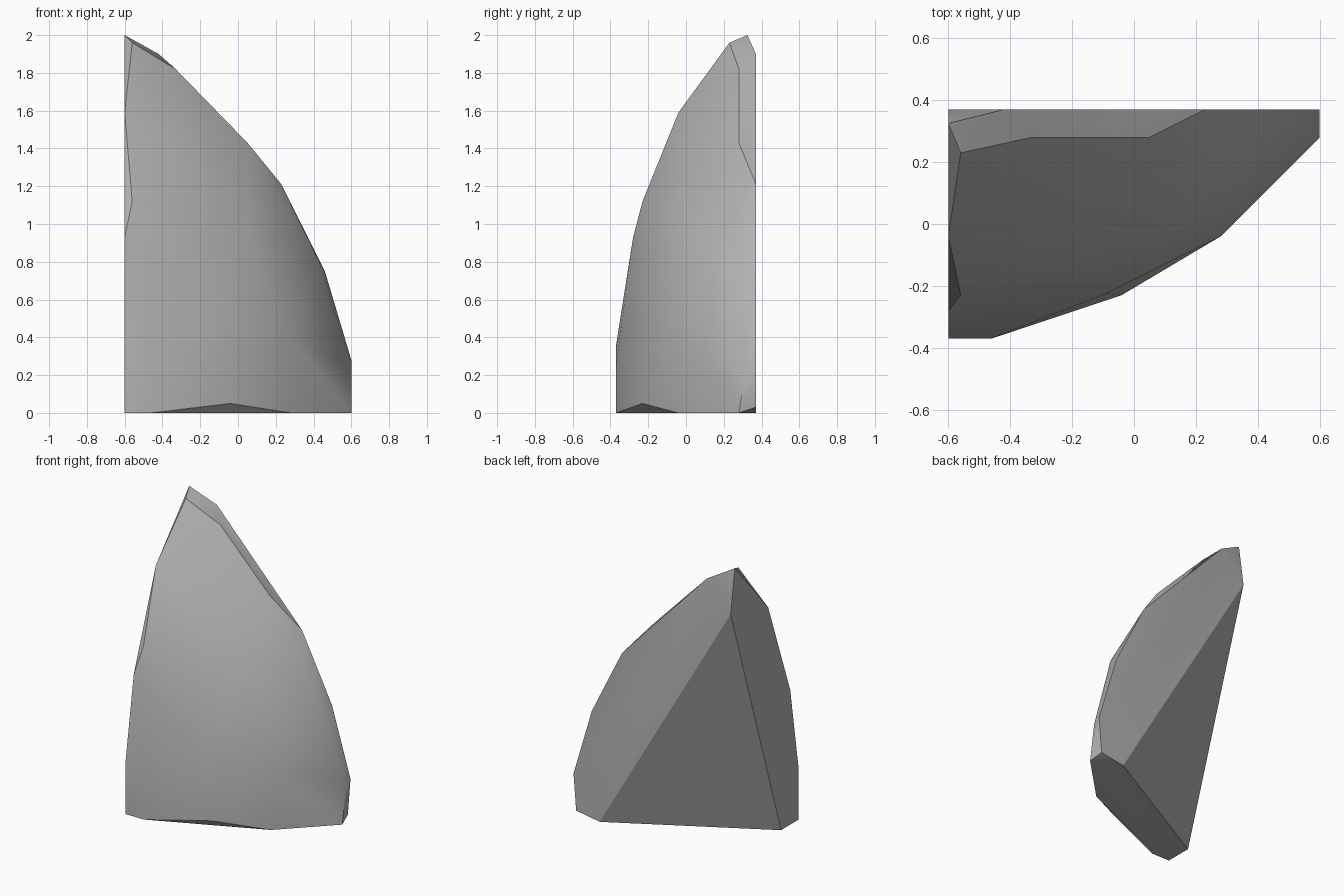
import bpy
import bmesh
from math import radians

cube = bpy.data.objects.get("Cube")
if cube:
    bpy.data.objects.remove(cube, do_unlink=True)

SIDE_X = -0.6    # flat broken side
BACK_Y = 0.37    # flat broken back


def make_material(name, color):
    material = bpy.data.materials.new(name)
    material.use_nodes = True
    material.diffuse_color = color
    material.node_tree.nodes["Principled BSDF"].inputs["Base Color"].default_value = color
    return material


# Outline of the flat side as (y, z), ending on the slanted fracture
side_outline = [(0.325, 2), (-0.04, 1.59), (-0.28, 0.93), (-0.37, 0.36),
                (-0.37, 0), (-0.18, 0), (BACK_Y, 1.7)]

# Outline of the flat back as (x, z), ending on the slanted fracture
back_outline = [(-0.42, 1.9), (0.23, 1.21), (0.46, 0.75), (0.6, 0.28),
                (0.58, 0.03), (0.4, 0)]

# Corners of the rounded outer face, from the foot to the tip
outer_corners = [
    (-0.46, -0.37, 0), (0.28, -0.04, 0), (0.6, 0.28, 0),
    (-0.04, -0.23, 0.05), (-0.46, -0.37, 0.25), (0.6, 0.32, 0.25),
    (0.28, -0.04, 0.4), (-0.09, -0.225, 0.5), (0.43, 0.28, 0.8),
    (0.05, -0.04, 1), (-0.56, -0.23, 1.12), (-0.33, -0.04, 1.4),
    (0.05, 0.28, 1.43), (-0.33, 0.28, 1.82), (-0.56, 0.23, 1.96),
]

corners = [(SIDE_X, y, z) for y, z in side_outline]
corners += [(x, BACK_Y, z) for x, z in back_outline]
corners += outer_corners

# Wrap the corners in one closed rock surface
bm = bmesh.new()
for corner in corners:
    bm.verts.new(corner)
hull = bmesh.ops.convex_hull(bm, input=bm.verts[:])
unused = {v for v in hull["geom_interior"] + hull["geom_unused"]
          if isinstance(v, bmesh.types.BMVert) and v.is_valid}
bmesh.ops.delete(bm, geom=list(unused), context="VERTS")
bmesh.ops.dissolve_limit(bm, angle_limit=radians(1), verts=bm.verts[:], edges=bm.edges[:])
bmesh.ops.recalc_face_normals(bm, faces=bm.faces[:])

mesh = bpy.data.meshes.new("rock_shard")
bm.to_mesh(mesh)
bm.free()
mesh.materials.append(make_material("stone grey", (0.45, 0.45, 0.45, 1)))

rock = bpy.data.objects.new("rock_shard", mesh)
bpy.context.collection.objects.link(rock)

# Smooth outer face with crisp fracture edges
bpy.ops.object.select_all(action="DESELECT")
rock.select_set(True)
bpy.context.view_layer.objects.active = rock
bpy.ops.object.shade_smooth_by_angle(angle=radians(30))
